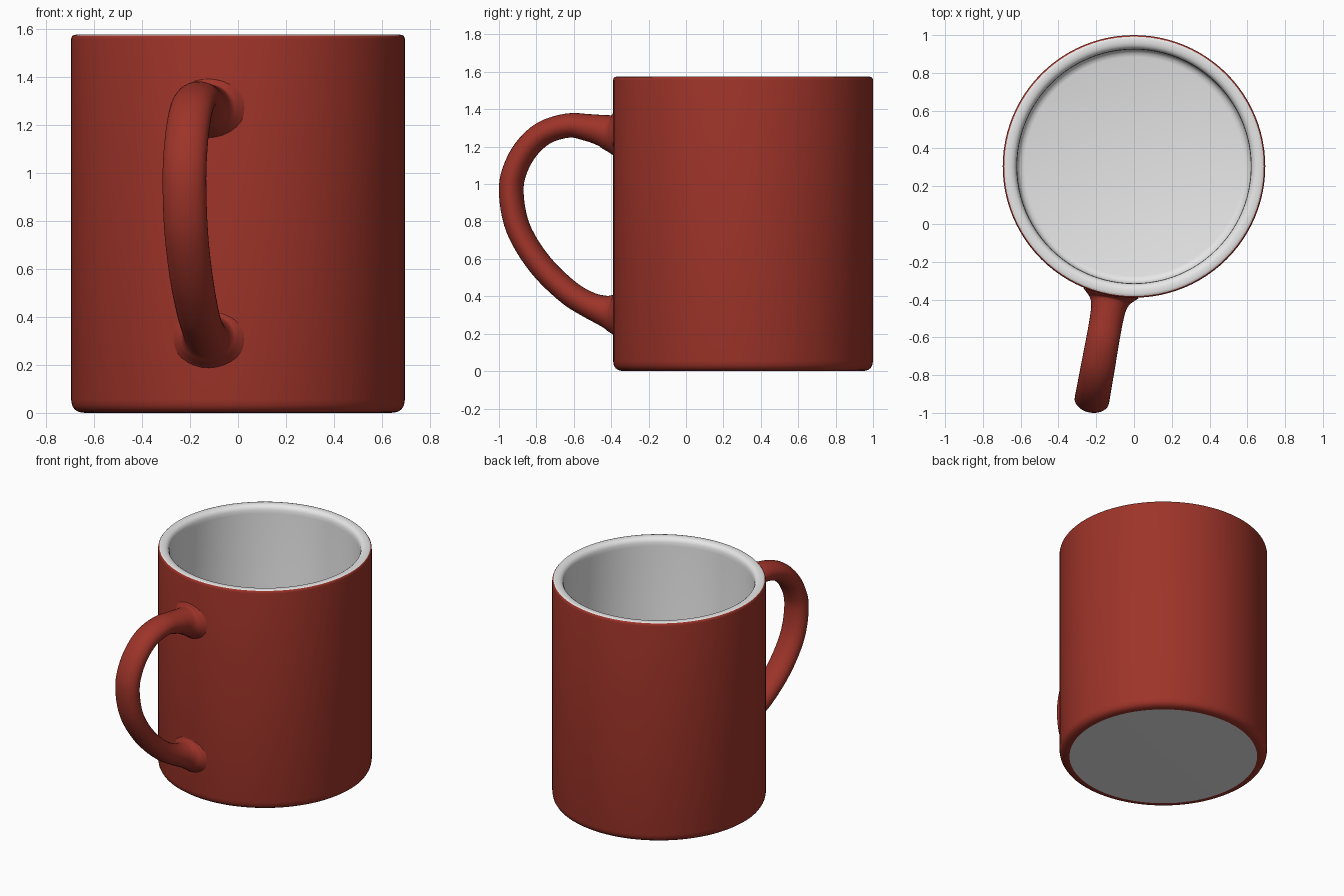
import bpy, bmesh, math
from mathutils import Vector

if "Cube" in bpy.data.objects:
    bpy.data.objects.remove(bpy.data.objects["Cube"])

CY = 0.305            # cup axis in y
ANG = math.atan(0.18) # handle turns slightly to the left of the front


def material(name, rgb):
    m = bpy.data.materials.new(name)
    m.diffuse_color = (*rgb, 1)
    m.use_nodes = True
    m.node_tree.nodes["Principled BSDF"].inputs["Base Color"].default_value = m.diffuse_color
    return m


red = material("red_glaze", (0.34, 0.034, 0.022))
white = material("white_glaze", (0.8, 0.8, 0.8))


def finish(name, bm, mats, angle):
    bmesh.ops.recalc_face_normals(bm, faces=bm.faces)
    me = bpy.data.meshes.new(name)
    bm.to_mesh(me)
    bm.free()
    ob = bpy.data.objects.new(name, me)
    bpy.context.collection.objects.link(ob)
    for m in mats:
        me.materials.append(m)
    bpy.ops.object.select_all(action='DESELECT')
    ob.select_set(True)
    bpy.context.view_layer.objects.active = ob
    bpy.ops.object.shade_smooth_by_angle(angle=math.radians(angle))
    return ob


def skin(bm, rings, mats=None):
    # bridge successive closed rings with quads
    n = len(rings[0])
    for k in range(len(rings) - 1):
        a, b = rings[k], rings[k + 1]
        for i in range(n):
            j = (i + 1) % n
            f = bm.faces.new((a[i], a[j], b[j], b[i]))
            f.material_index = mats[k] if mats else 0


# Cup: turned profile (radius, height, colour of the band that follows)
profile = [(0.628, 0.0, 0), (0.65, 0.001, 0), (0.668, 0.006, 0), (0.682, 0.016, 0),
           (0.691, 0.032, 0), (0.695, 0.055, 0), (0.695, 1.555, 0), (0.693, 1.565, 0),
           (0.687, 1.572, 1), (0.675, 1.575, 1), (0.655, 1.575, 1), (0.64, 1.571, 1),
           (0.628, 1.562, 1), (0.621, 1.545, 1), (0.619, 1.52, 1), (0.619, 0.12, 1),
           (0.614, 0.10, 1), (0.60, 0.086, 1), (0.58, 0.08, 1)]
N = 96
bm = bmesh.new()
rings = [[bm.verts.new((r * math.cos(2 * math.pi * i / N),
                        CY + r * math.sin(2 * math.pi * i / N), z)) for i in range(N)]
         for r, z, _ in profile]
skin(bm, rings, [p[2] for p in profile])
for ring in (rings[0], rings[-1]):   # base disc and inside floor
    bm.faces.new(ring).material_index = 1
finish("cup", bm, [red, white], 50)

# Handle: side-view centre line (y, z, half thickness, half width), flared at the wall
path = [(-0.365, 1.27, 0.135, 0.15), (-0.388, 1.272, 0.115, 0.125),
        (-0.41, 1.276, 0.098, 0.105), (-0.45, 1.287, 0.084, 0.092),
        (-0.53, 1.303, 0.072, 0.088), (-0.63, 1.313, 0.065, 0.088),
        (-0.76, 1.273, 0.065, 0.09), (-0.86, 1.18, 0.065, 0.091),
        (-0.92, 1.06, 0.065, 0.092), (-0.934, 0.95, 0.065, 0.092),
        (-0.91, 0.80, 0.065, 0.092), (-0.85, 0.67, 0.065, 0.091),
        (-0.75, 0.535, 0.066, 0.09), (-0.62, 0.415, 0.067, 0.088),
        (-0.52, 0.355, 0.070, 0.088), (-0.45, 0.327, 0.080, 0.092),
        (-0.41, 0.316, 0.094, 0.105), (-0.388, 0.31, 0.110, 0.125),
        (-0.365, 0.307, 0.130, 0.15)]
P = [Vector(p) for p in path]
samples = []
for k in range(len(P) - 1):          # Catmull-Rom smoothing
    p0, p1, p2, p3 = P[max(k - 1, 0)], P[k], P[k + 1], P[min(k + 2, len(P) - 1)]
    for s in range(4):
        t = s / 4
        samples.append(0.5 * (2 * p1 + (p2 - p0) * t + (2 * p0 - 5 * p1 + 4 * p2 - p3) * t * t
                              + (3 * p1 - p0 - 3 * p2 + p3) * t ** 3))
samples.append(P[-1])
out = Vector((-math.sin(ANG), -math.cos(ANG), 0))
side = Vector((math.cos(ANG), -math.sin(ANG), 0))
up = Vector((0, 0, 1))
M = 28
bm = bmesh.new()
rings = []
for k, p in enumerate(samples):
    a, b = samples[max(k - 1, 0)], samples[min(k + 1, len(samples) - 1)]
    tan = Vector((-(b[0] - a[0]), b[1] - a[1])).normalized()
    if min(k, len(samples) - 1 - k) < 9:   # keep the flared ends parallel to the wall
        w = min(k, len(samples) - 1 - k) / 9
        flat = Vector((1 if tan.x > 0 else -1, 0))
        tan = flat.lerp(tan, w).normalized()
    nrm = out * -tan.y + up * tan.x
    c = Vector((0, CY, 0)) + out * ((CY - p[0]) / math.cos(ANG)) + up * p[1]
    rings.append([bm.verts.new(c + nrm * p[2] * math.cos(2 * math.pi * i / M)
                               + side * p[3] * math.sin(2 * math.pi * i / M)) for i in range(M)])
skin(bm, rings)
bm.faces.new(rings[0])
bm.faces.new(rings[-1])
finish("handle", bm, [red], 60)
